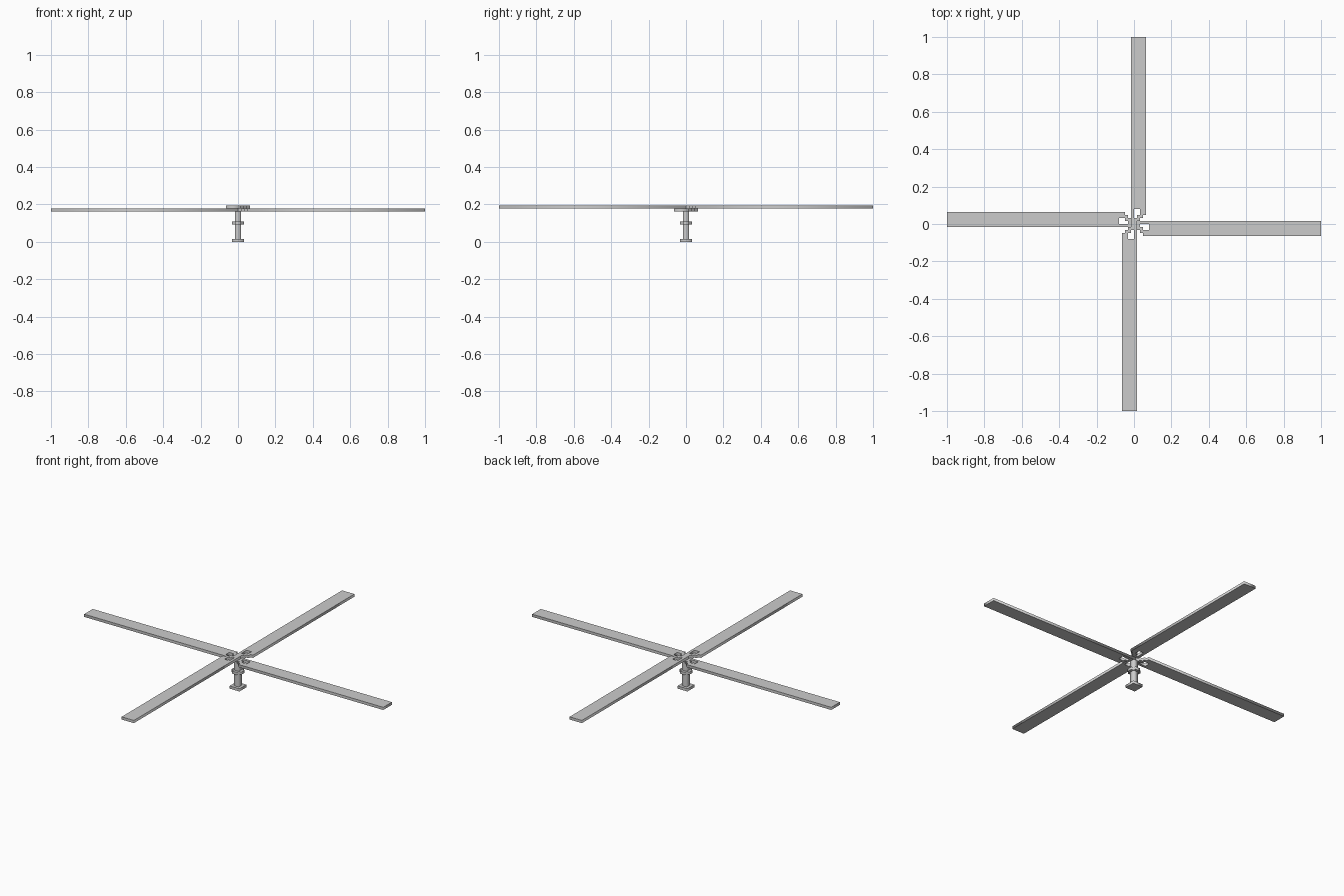
import bpy
import math

if "Cube" in bpy.data.objects:
    bpy.data.objects.remove(bpy.data.objects["Cube"])

U = 1 / 62  # size of one block cell


def plate(name, outlines, z0, z1, turn=0.0):
    """Flat plate from 2D outlines (the first is the edge, others are holes)."""
    curve = bpy.data.curves.new(name, 'CURVE')
    curve.dimensions = '2D'
    curve.fill_mode = 'BOTH'
    curve.extrude = (z1 - z0) / 2
    for pts in outlines:
        s = curve.splines.new('POLY')
        s.points.add(len(pts) - 1)
        for p, (x, y) in zip(s.points, pts):
            p.co = (x * U, y * U, 0, 1)
        s.use_cyclic_u = True
    ob = bpy.data.objects.new(name, curve)
    bpy.context.collection.objects.link(ob)
    ob.location.z = (z0 + z1) / 2
    ob.rotation_euler.z = turn
    bpy.ops.object.select_all(action='DESELECT')
    bpy.context.view_layer.objects.active = ob
    ob.select_set(True)
    bpy.ops.object.convert(target='MESH')
    return bpy.context.object


def square(r):
    return [(-r, -r), (r, -r), (r, r), (-r, r)]


# Mast: foot, shaft and cross-shaped collar
plate("foot", [square(2)], 0, U)
plate("shaft", [square(1)], U, 10 * U)
cross = [(-1, -2), (1, -2), (1, -1), (2, -1), (2, 1), (1, 1),
         (1, 2), (-1, 2), (-1, 1), (-2, 1), (-2, -1), (-1, -1)]
plate("collar", [cross], 0.093, 0.093 + U)

# Rotor blades: stepped root with an opening, two stacked pairs
edge = [(-1, 0), (1, 0), (1, 1), (2, 1), (2, 2), (3, 2), (3, 3),
        (4, 3), (4, 62), (-1, 62)]
opening = [(0, 2), (0, 5), (2, 5), (2, 3), (1, 3), (1, 2)]
for i, label in enumerate(("back", "left", "front", "right")):
    z = (11 if i % 2 == 0 else 10) * U
    plate(label + "_blade", [edge, opening], z, z + U, i * math.pi / 2)
